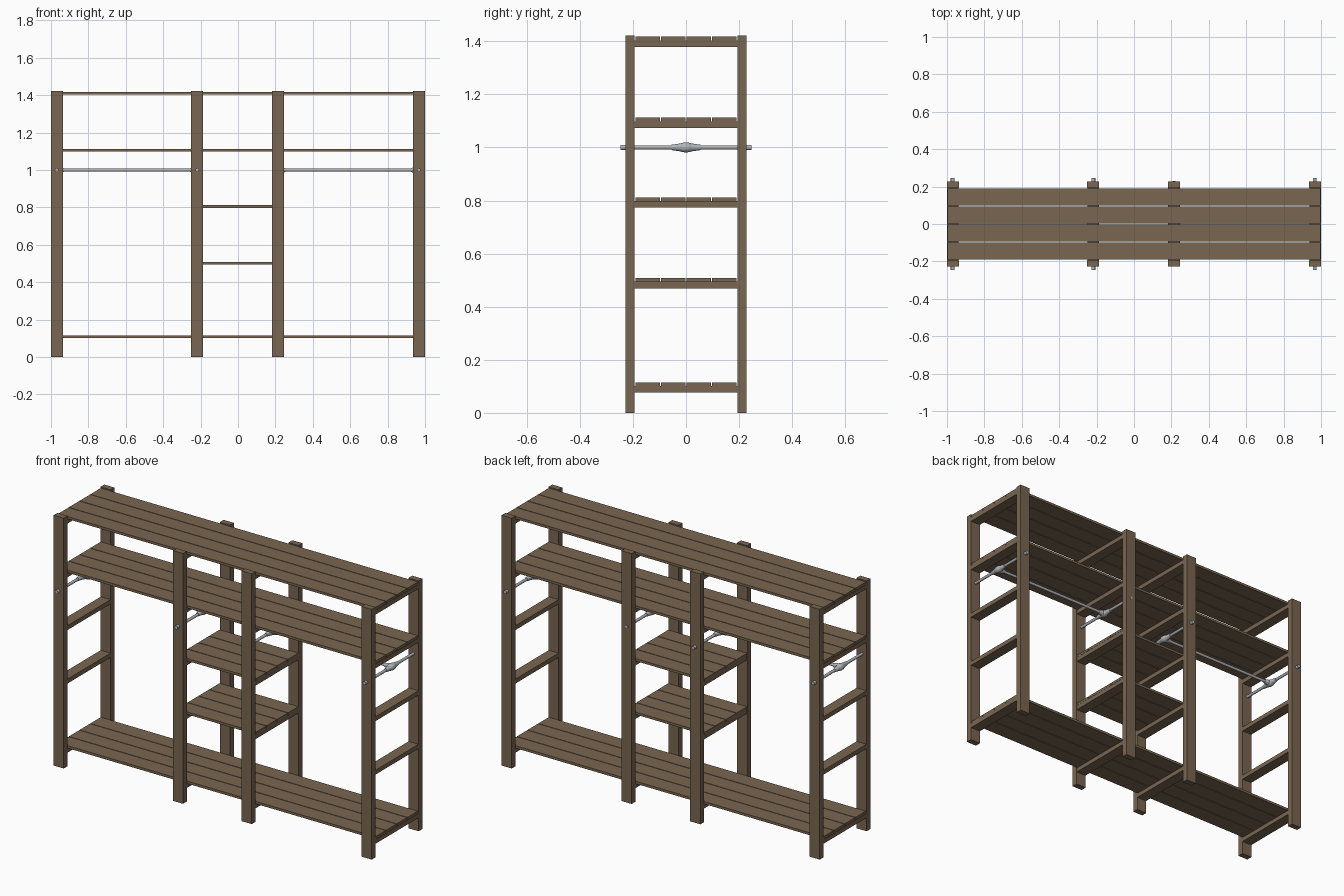
import bpy, math
from mathutils import Vector

if "Cube" in bpy.data.objects:
    bpy.data.objects.remove(bpy.data.objects["Cube"])


def mat(name, rgb):
    m = bpy.data.materials.new(name)
    m.diffuse_color = (*rgb, 1)
    m.use_nodes = True
    m.node_tree.nodes["Principled BSDF"].inputs["Base Color"].default_value = m.diffuse_color
    return m


WOOD = mat("brown wood", (0.19, 0.132, 0.083))
METAL = mat("grey steel", (0.45, 0.46, 0.48))


def box(name, x0, x1, y0, y1, z0, z1):
    bpy.ops.mesh.primitive_cube_add(size=1, location=((x0 + x1) / 2, (y0 + y1) / 2, (z0 + z1) / 2))
    o = bpy.context.object
    o.name = name
    o.scale = (x1 - x0, y1 - y0, z1 - z0)
    o.data.materials.append(WOOD)
    return o


def rod(name, a, b, r, r2=None, sides=16):
    a, b = Vector(a), Vector(b)
    d = b - a
    bpy.ops.mesh.primitive_cone_add(vertices=sides, radius1=r, radius2=r if r2 is None else r2,
                                    depth=d.length, location=(a + b) / 2)
    o = bpy.context.object
    o.name = name
    o.rotation_euler = d.to_track_quat('Z', 'Y').to_euler()
    o.data.materials.append(METAL)
    bpy.ops.object.shade_smooth_by_angle(angle=math.radians(40))
    return o


# left edge of each upright frame, and shelf top heights
FRAMES = [-1.0, -0.25, 0.182, 0.936]
W = 0.064
LEVELS = [0.115, 0.508, 0.812, 1.112, 1.417]
T = 0.014

# ladder frames: two posts and five cross rails each
for x in FRAMES:
    for side, s in (("front", -1), ("back", 1)):
        ys = sorted((s * 0.194, s * 0.228))
        box(side + "_post", x, x + W, ys[0], ys[1], 0, 1.422)
    for z in LEVELS:
        box("cross_rail", x + 0.001, x + W - 0.001, -0.194, 0.194, z - 0.039, z - T)

# shelf slats: full width shelves and short centre shelves
for i, z in enumerate(LEVELS):
    x0, x1 = (-0.25, 0.246) if i in (1, 2) else (-0.997, 0.997)
    for k in range(4):
        y = -0.191 + k * 0.0965
        box("shelf_slat", x0, x1, y, y + 0.0925, z - T, z)

# hanging rails: rods across each frame, joined by a long rod with clamps
Z = 1.0
for xa, xb in ((-0.97, -0.217), (0.213, 0.966)):
    rod("hanging_rod", (xa, 0, Z), (xb, 0, Z), 0.008)
    for x, d in ((xa, 1), (xb, -1)):
        if x == 0.213:
            rod("support_rod", (x, -0.226, Z), (x, 0.231, Z), 0.008)
        else:
            rod("support_rod", (x, -0.24, Z), (x, 0.24, Z), 0.008)
            for s in (-1, 1):
                rod("rod_end_cap", (x, s * 0.228, Z), (x, s * 0.246, Z), 0.010)
        for s in (-1, 1):
            rod("clamp_sleeve", (x, 0, Z), (x, s * 0.055, Z), 0.018, 0.010)
        rod("clamp_collar", (x, 0, Z), (x + d * 0.04, 0, Z), 0.018, 0.011)
        bpy.ops.mesh.primitive_uv_sphere_add(segments=16, ring_count=10, radius=1, location=(x, 0, Z))
        o = bpy.context.object
        o.name = "clamp_body"
        o.scale = (0.02, 0.033, 0.019)
        o.data.materials.append(METAL)
        bpy.ops.object.shade_smooth()
